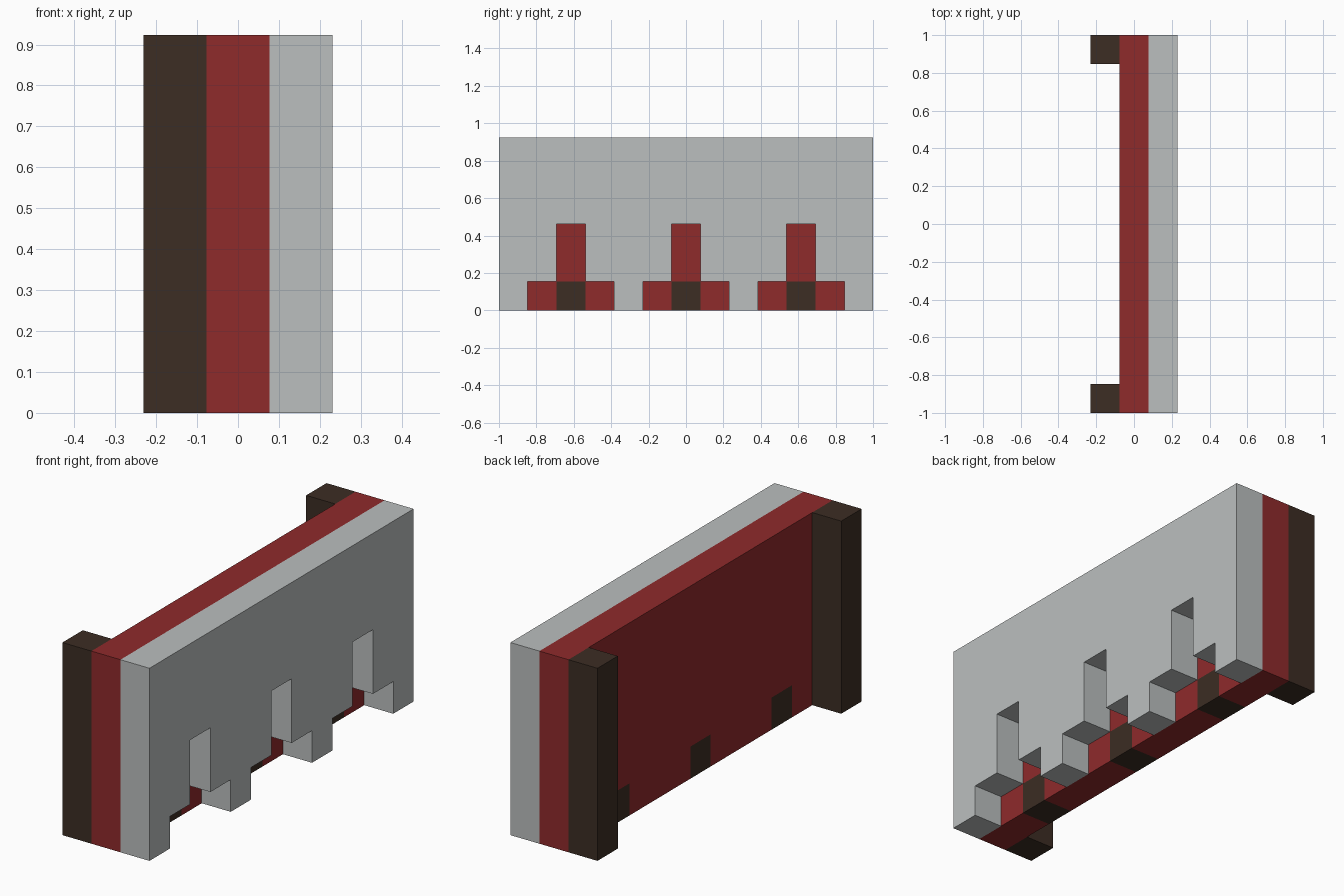
import bpy
import bmesh

U = 2 / 13            # one block
CENTRES = (-4, 0, 4)  # arch positions along the wall, in blocks
HEIGHT = 6

if "Cube" in bpy.data.objects:
    bpy.data.objects.remove(bpy.data.objects["Cube"], do_unlink=True)


def material(name, rgb):
    mat = bpy.data.materials.new(name)
    mat.use_nodes = True
    colour = (*rgb, 1)
    mat.diffuse_color = colour
    mat.node_tree.nodes["Principled BSDF"].inputs["Base Color"].default_value = colour
    return mat


grey = material("pale grey", (0.497, 0.521, 0.521))
red = material("brick red", (0.275, 0.0235, 0.0245))
brown = material("dark brown", (0.045, 0.026, 0.017))


def slab(name, outline, x, mat):
    """Extrude a (y, z) outline, in blocks, one block along x from x."""
    bm = bmesh.new()
    face = bm.faces.new([bm.verts.new((x * U, y * U, z * U)) for y, z in outline])
    new = bmesh.ops.extrude_face_region(bm, geom=[face])["geom"]
    verts = [v for v in new if isinstance(v, bmesh.types.BMVert)]
    bmesh.ops.translate(bm, verts=verts, vec=(U, 0, 0))
    bmesh.ops.recalc_face_normals(bm, faces=bm.faces)
    mesh = bpy.data.meshes.new(name)
    bm.to_mesh(mesh)
    bm.free()
    mesh.materials.append(mat)
    obj = bpy.data.objects.new(name, mesh)
    bpy.context.collection.objects.link(obj)


def notched(notch):
    """Full wall outline with the notch cut into the bottom at each centre."""
    half = 6.5
    points = [(-half, 0)]
    for c in CENTRES:
        points += [(c + y, z) for y, z in notch]
    return points + [(half, 0), (half, HEIGHT), (-half, HEIGHT)]


def block(y, top):
    return [(y - 0.5, 0), (y + 0.5, 0), (y + 0.5, top), (y - 0.5, top)]


# Outer facing with upside-down T cut-outs
tee = [(-1.5, 0), (-1.5, 1), (-0.5, 1), (-0.5, 3),
       (0.5, 3), (0.5, 1), (1.5, 1), (1.5, 0)]
slab("outer_facing", notched(tee), 0.5, grey)

# Middle wall, with square openings filled by brown blocks
square = [(-0.5, 0), (-0.5, 1), (0.5, 1), (0.5, 0)]
slab("middle_wall", notched(square), -0.5, red)
for i, c in enumerate(CENTRES, 1):
    slab(f"base_block_{i}", block(c, 1), -0.5, brown)

# Posts behind both ends
for name, y in (("front_post", -6), ("back_post", 6)):
    slab(name, block(y, HEIGHT), -1.5, brown)
